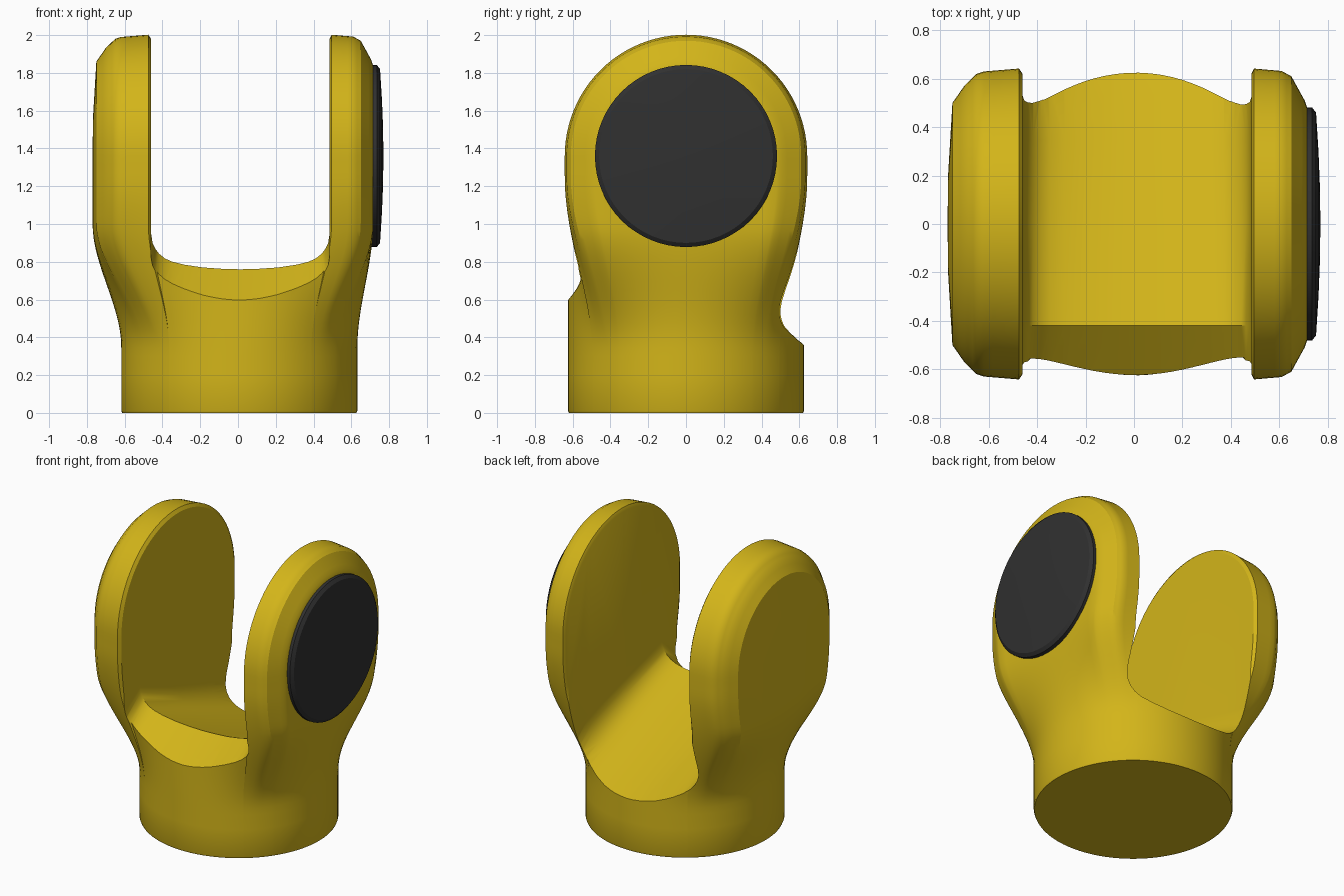
import bpy, bmesh, math

if "Cube" in bpy.data.objects:
    bpy.data.objects.remove(bpy.data.objects["Cube"])

CZ = 1.36  # height of the hinge axis


def material(name, col):
    m = bpy.data.materials.new(name)
    m.diffuse_color = (*col, 1)
    m.use_nodes = True
    m.node_tree.nodes["Principled BSDF"].inputs["Base Color"].default_value = m.diffuse_color
    return m


def make(name, bm, mat=None):
    bmesh.ops.remove_doubles(bm, verts=bm.verts, dist=1e-4)
    bmesh.ops.recalc_face_normals(bm, faces=bm.faces)
    me = bpy.data.meshes.new(name)
    bm.to_mesh(me)
    bm.free()
    ob = bpy.data.objects.new(name, me)
    bpy.context.collection.objects.link(ob)
    if mat:
        me.materials.append(mat)
    return ob


def skin(bm, rows, closed):
    rows = [[bm.verts.new(p) for p in r] for r in rows]
    n = len(rows[0])
    for a, b in zip(rows, rows[1:]):
        for i in range(n if closed else n - 1):
            j = (i + 1) % n
            bm.faces.new((a[i], a[j], b[j], b[i]))
    return rows


def smooth(u):
    u = max(0, min(1, u))
    return u * u * (3 - 2 * u)


def activate(ob):
    bpy.ops.object.select_all(action='DESELECT')
    ob.select_set(True)
    bpy.context.view_layer.objects.active = ob


yellow = material("yellow", (0.65, 0.46, 0.01))
black = material("black", (0.03, 0.03, 0.03))

# Barrel profile: (x, radius about the hinge axis)
keys = [(-.77, 0, 1), (-.768, .2, 3), (-.75, .5, 5), (-.70, .572, 3), (-.65, .62, 3),
        (-.62, .63, 1), (-.475, .642, 4), (-.46, .62, 1), (.485, .62, 20), (.495, .642, 1),
        (.61, .632, 4), (.65, .61, 2), (.705, .51, 4), (.715, .48, 2), (.715, 0, 8)]
prof = [keys[0][:2]]
for (x0, r0, _), (x1, r1, n) in zip(keys, keys[1:]):
    prof += [(x0 + (x1 - x0) * k / n, r0 + (r1 - r0) * k / n) for k in range(1, n + 1)]

# Yoke body: round base lofted into a barrel, with a revolved top
loop = prof + [(x, -r) for x, r in reversed(prof[1:-1])]
rows = []
zs = [0, .012, .2] + [.3 + (CZ - .3) * k / 24 for k in range(25)]
for z in zs:
    tx, ty = smooth((z - .35) / .65), smooth((z - .3) / .95)
    rad = .62 if z == 0 else .625
    row = []
    for x, y in loop:
        d = math.hypot(x, y)
        cx, cy = .007 + rad * x / d, rad * y / d
        row.append((cx + (x - cx) * tx, cy + (y - cy) * ty, z))
    rows.append(row)
bm = bmesh.new()
base = skin(bm, rows, True)[0]
bm.faces.new(base)
N = 48
skin(bm, [[(x, r * math.cos(math.pi * k / N), CZ + r * math.sin(math.pi * k / N))
           for x, r in prof] for k in range(N + 1)], False)
body = make("yoke_body", bm, yellow)

# Slot cutter: ridged floor with filleted corners
half = [(0, 0), (.1, .003), (.2, .01), (.3, .025), (.36, .04), (.4, .058), (.43, .082),
        (.45, .108), (.465, .14), (.4725, .19)]
sect = [(-x, z) for x, z in reversed(half[1:])] + half
rows = []
for y, z, s in [(-.9, .376, 1), (-.42, .76, 1), (0, .598, 1.15), (.35, .464, 1.35), (.9, .252, 1.5)]:
    rows.append([(.0125 + x, y, z + dz * s) for x, dz in sect]
                + [(.485, y, 2.3), (-.46, y, 2.3)])
bm = bmesh.new()
rings = skin(bm, rows, True)
bm.faces.new(rings[0])
bm.faces.new(rings[-1])
cutter = make("slot_cutter", bm)
cutter.hide_render = True

activate(body)
mod = body.modifiers.new("slot", 'BOOLEAN')
mod.operation = 'DIFFERENCE'
mod.solver = 'EXACT'
mod.object = cutter
bpy.ops.object.modifier_apply(modifier=mod.name)
bpy.data.objects.remove(cutter)
activate(body)
bpy.ops.object.shade_smooth_by_angle(angle=math.radians(28))

# Round hinge cap on the right arm
cap = [(.69, 0), (.69, .482), (.735, .482), (.752, .46), (.762, .3), (.768, .15), (.77, 0)]
S = 64
bm = bmesh.new()
skin(bm, [[(x, r * math.cos(2 * math.pi * k / S), CZ + r * math.sin(2 * math.pi * k / S))
           for k in range(S)] for x, r in cap], True)
hinge_cap = make("hinge_cap", bm, black)
activate(hinge_cap)
bpy.ops.object.shade_smooth_by_angle(angle=math.radians(28))
